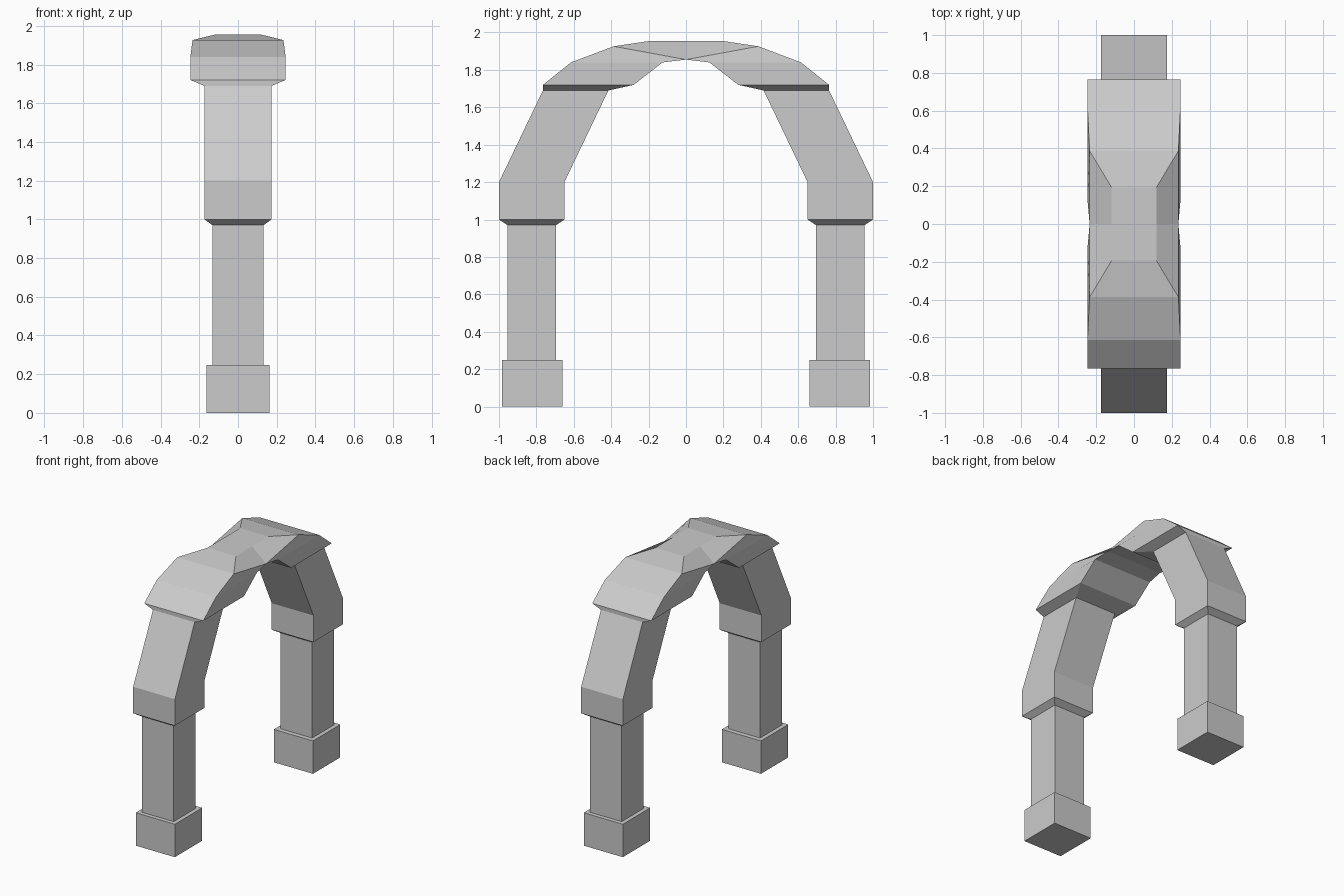
import bpy
import bmesh

if "Cube" in bpy.data.objects:
    bpy.data.objects.remove(bpy.data.objects["Cube"])


def ring(bm, outer, inner, hx):
    """Rectangular cross-section between an outer and an inner (y, z) point."""
    (yo, zo), (yi, zi) = outer, inner
    return [bm.verts.new(c) for c in ((-hx, yo, zo), (hx, yo, zo), (hx, yi, zi), (-hx, yi, zi))]


def loft(bm, sections):
    """Join successive cross-sections with quads and return the rings."""
    rings = [ring(bm, *s) for s in sections]
    for a, b in zip(rings, rings[1:]):
        for i in range(4):
            j = (i + 1) % 4
            bm.faces.new((a[i], a[j], b[j], b[i]))
    return rings


def finish(bm, name):
    """Make a flat-shaded object mirrored to the other side of the arch."""
    bmesh.ops.recalc_face_normals(bm, faces=bm.faces)
    mesh = bpy.data.meshes.new(name)
    bm.to_mesh(mesh)
    bm.free()
    obj = bpy.data.objects.new(name, mesh)
    bpy.context.collection.objects.link(obj)
    mirror = obj.modifiers.new("Mirror", "MIRROR")
    mirror.use_axis = (False, True, False)
    mirror.merge_threshold = 0.001


# Square foot blocks
bm = bmesh.new()
rings = loft(bm, [((0.985, 0), (0.66, 0), 0.163), ((0.985, 0.248), (0.66, 0.248), 0.163)])
for r in rings:
    bm.faces.new(r)
finish(bm, "foot_block")

# Slim column shafts
bm = bmesh.new()
loft(bm, [((0.954, 0.248), (0.695, 0.248), 0.132), ((0.954, 0.97), (0.695, 0.97), 0.132)])
finish(bm, "column_shaft")

# Flared haunches leaning inwards
bm = bmesh.new()
loft(bm, [
    ((0.954, 0.97), (0.695, 0.97), 0.132),
    ((1.0, 1.0), (0.65, 1.0), 0.174),
    ((1.0, 1.2), (0.65, 1.2), 0.174),
    ((0.765, 1.69), (0.415, 1.69), 0.174),
])
finish(bm, "arch_haunch")

# Wide crown with a faceted keystone in the middle
bm = bmesh.new()
rings = loft(bm, [
    ((0.765, 1.69), (0.415, 1.69), 0.174),
    ((0.765, 1.72), (0.28, 1.72), 0.246),
    ((0.615, 1.84), (0.125, 1.84), 0.246),
    ((0.387, 1.926), (0, 1.855), 0.235),
])
bl, br, ar, al = rings[-1]
cl, cr, dr, dl = ring(bm, (0.193, 1.955), (0, 1.955), 0.118)
for f in ((bl, br, cr, cl), (cl, cr, dr, dl), (br, ar, dr, cr), (al, bl, cl, dl)):
    bm.faces.new(f)
finish(bm, "arch_crown")
